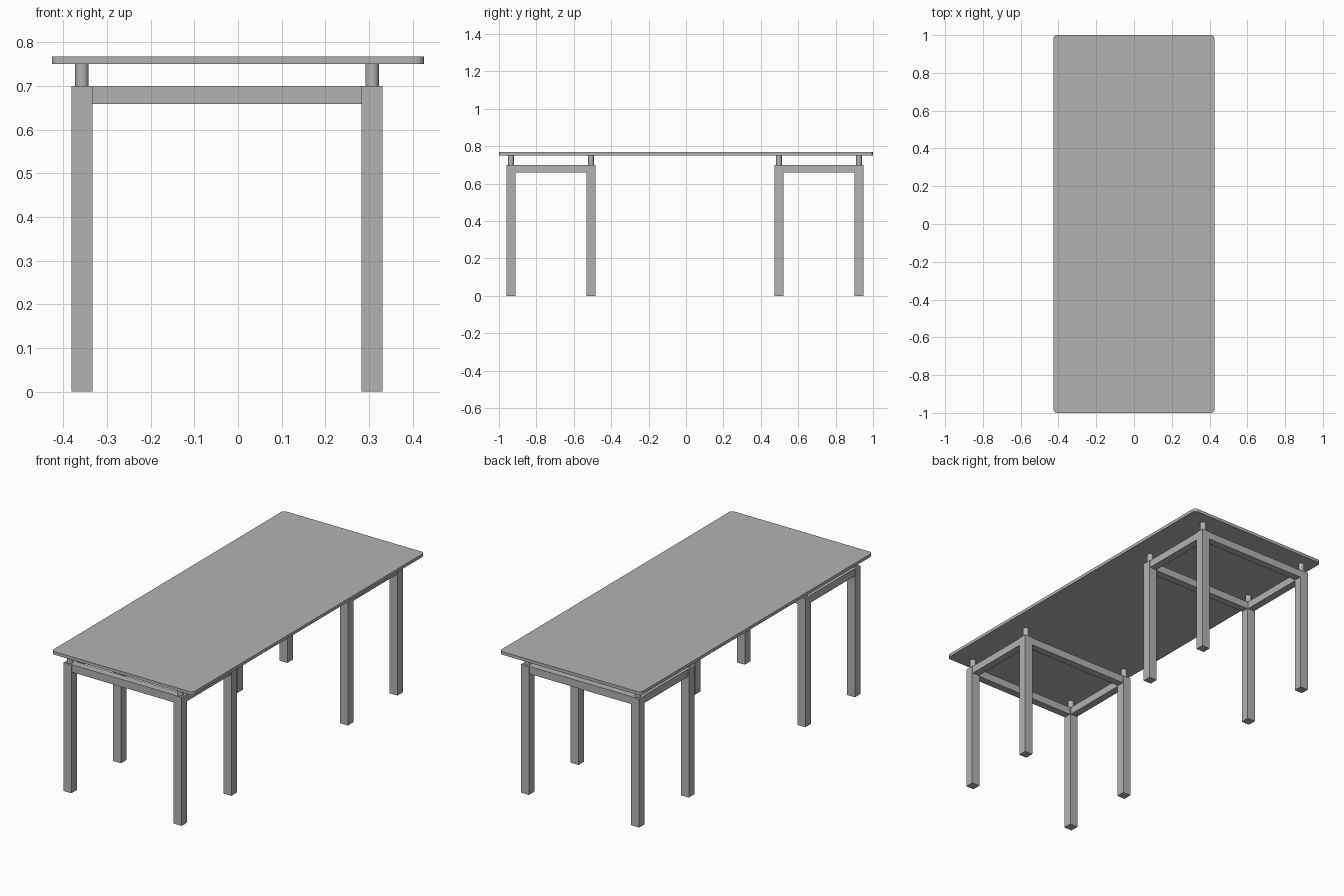
import bpy
import bmesh
from mathutils import Matrix, Vector

cube = bpy.data.objects.get("Cube")
if cube:
    bpy.data.objects.remove(cube, do_unlink=True)

grey = bpy.data.materials.new("plain grey")
grey.use_nodes = True
colour = (0.45, 0.45, 0.45, 1)
grey.diffuse_color = colour
grey.node_tree.nodes["Principled BSDF"].inputs["Base Color"].default_value = colour


def add_object(name, bm):
    mesh = bpy.data.meshes.new(name)
    bm.to_mesh(mesh)
    bm.free()
    mesh.materials.append(grey)
    obj = bpy.data.objects.new(name, mesh)
    bpy.context.collection.objects.link(obj)
    return obj


def box(name, centre, size, corner=0):
    bm = bmesh.new()
    bmesh.ops.create_cube(bm, size=1, matrix=Matrix.Translation(centre) @ Matrix.Diagonal((*size, 1)))
    if corner:
        upright = [e for e in bm.edges
                   if abs(e.verts[0].co.z - e.verts[1].co.z) > size[2] / 2]
        bmesh.ops.bevel(bm, geom=upright, offset=corner, segments=6,
                        profile=0.5, affect='EDGES')
    return add_object(name, bm)


def peg(name, x, y, bottom, top, radius):
    bm = bmesh.new()
    bmesh.ops.create_cone(bm, cap_ends=True, segments=24, radius1=radius, radius2=radius,
                          depth=top - bottom,
                          matrix=Matrix.Translation((x, y, (bottom + top) / 2)))
    obj = add_object(name, bm)
    for face in obj.data.polygons:
        face.use_smooth = abs(face.normal.z) < 0.5


leg_width = 0.048
leg_height = 0.70
rail_size = 0.041
rail_z = leg_height - rail_size / 2
slab_bottom, slab_top = 0.751, 0.768
frame_x = -0.025          # the underframes sit slightly off centre
half_x, half_y = 0.3325, 0.214

# Table top with rounded corners
box("table_top", Vector((0, 0, (slab_bottom + slab_top) / 2)),
    (0.853, 2.0, slab_top - slab_bottom), corner=0.02)

# Two four-legged underframes
for end, frame_y in (("front", -0.7215), ("back", 0.711)):
    for sx, side in ((-1, "right"), (1, "left")):
        x = frame_x + sx * half_x
        for sy, row in ((-1, "near"), (1, "far")):
            y = frame_y + sy * half_y
            label = f"{end}_{row}_{side}"
            box(f"{label}_leg", (x, y, leg_height / 2), (leg_width, leg_width, leg_height))
            peg(f"{label}_peg", x, y, leg_height, slab_bottom, 0.0155)
        box(f"{end}_{side}_rail", (x, frame_y, rail_z),
            (rail_size, 2 * half_y - leg_width, rail_size))
    for sy, row in ((-1, "near"), (1, "far")):
        box(f"{end}_{row}_cross_rail", (frame_x, frame_y + sy * half_y, rail_z),
            (2 * half_x - leg_width, rail_size, rail_size))
